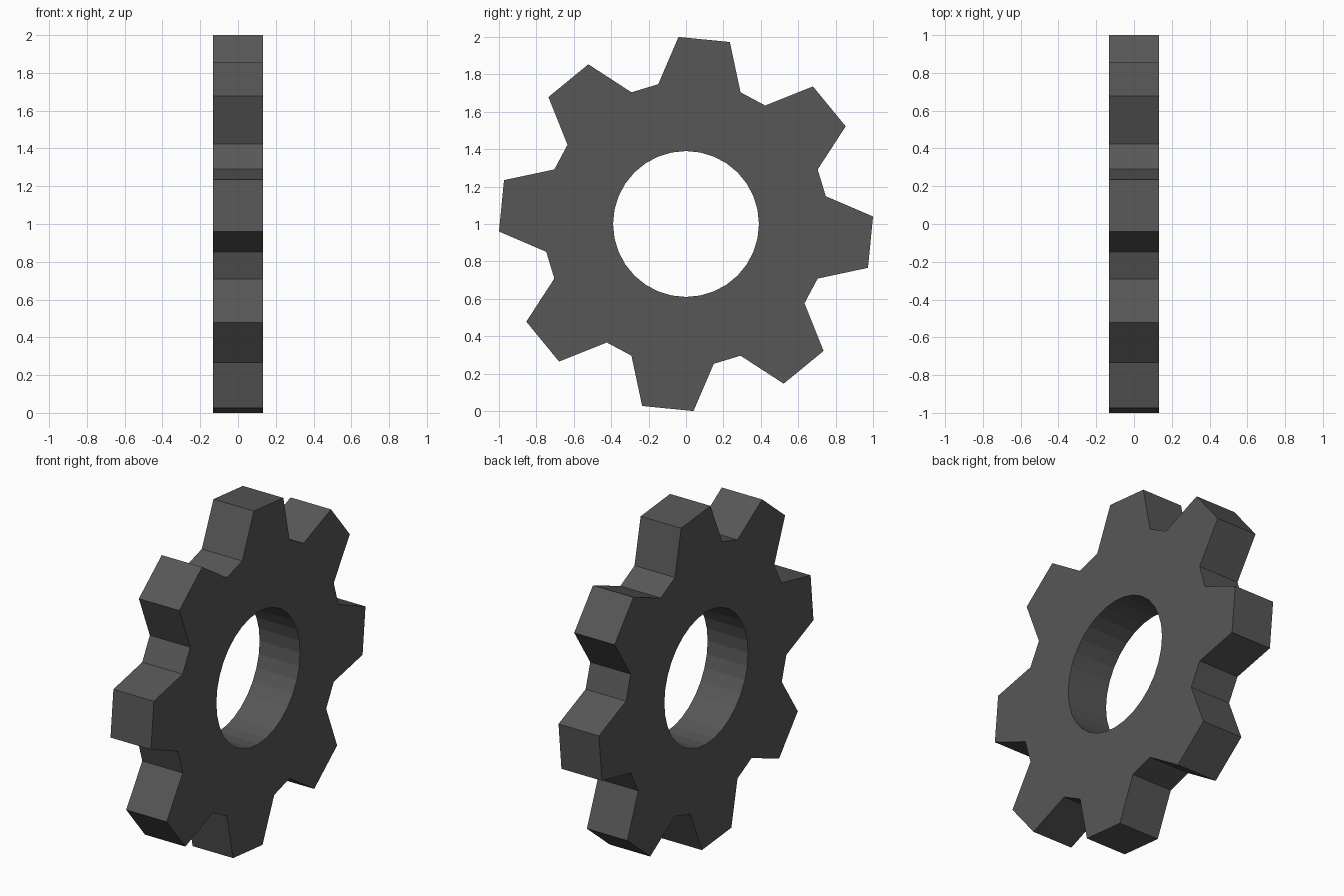
import bpy, bmesh
from math import radians, sin, cos

if "Cube" in bpy.data.objects:
    bpy.data.objects.remove(bpy.data.objects["Cube"])

TEETH, HALF_T = 8, 0.132
R_TIP, R_ROOT, R_HOLE = 1.0008, 0.762, 0.39
STEP = 360 / (TEETH * 4)


def point(radius, degrees):
    # Clockwise from the top, seen from +x
    a = radians(degrees)
    return radius * sin(a), 1 + radius * cos(a)


# Outline: root, tip, tip, root per tooth, with a matching bore vertex for each
outer, inner = [], []
for t in range(TEETH):
    for k, (r, shift) in enumerate([(R_ROOT, 0), (R_TIP, -2.3), (R_TIP, 2.3), (R_ROOT, 0)]):
        angle = t * 360 / TEETH + (k - 1) * STEP
        outer.append(point(r, angle + shift))
        inner.append(point(R_HOLE, angle))

bm = bmesh.new()


def ring(points, x):
    return [bm.verts.new((x, y, z)) for y, z in points]


# Four loops, joined in order: outer back, outer front, bore front, bore back
loops = [ring(outer, -HALF_T), ring(outer, HALF_T), ring(inner, HALF_T), ring(inner, -HALF_T)]
n = len(outer)
for i in range(4):
    a, b = loops[i], loops[(i + 1) % 4]
    for j in range(n):
        k = (j + 1) % n
        bm.faces.new((a[j], a[k], b[k], b[j]))
bmesh.ops.recalc_face_normals(bm, faces=bm.faces)

mesh = bpy.data.meshes.new("gear")
bm.to_mesh(mesh)
bm.free()

# Dark grey metal
dark = bpy.data.materials.new("dark_grey")
dark.diffuse_color = (0.095, 0.095, 0.095, 1)
dark.use_nodes = True
dark.node_tree.nodes["Principled BSDF"].inputs["Base Color"].default_value = dark.diffuse_color
mesh.materials.append(dark)
bpy.context.collection.objects.link(bpy.data.objects.new("gear", mesh))
